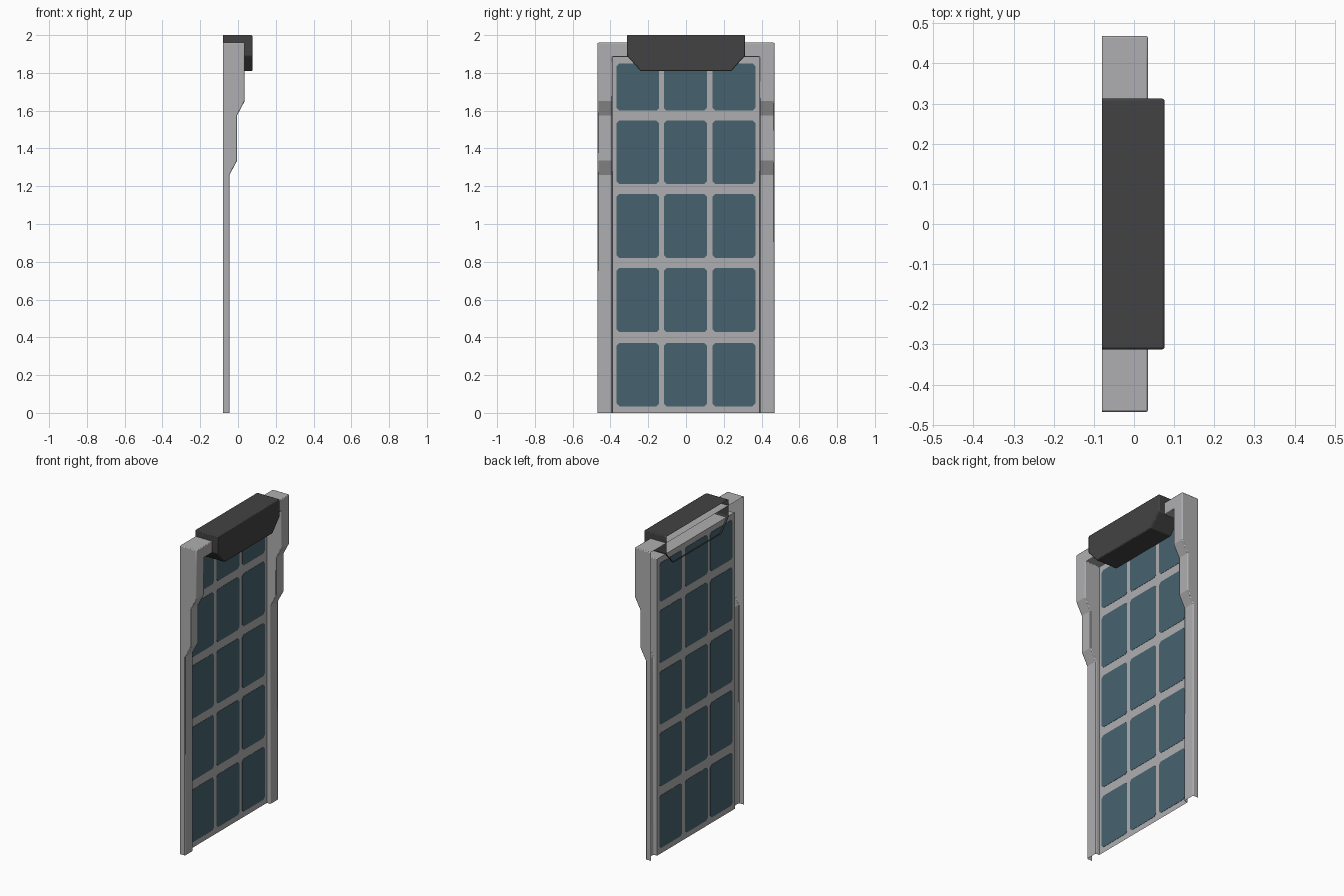
import bpy, bmesh, math

if "Cube" in bpy.data.objects:
    bpy.data.objects.remove(bpy.data.objects["Cube"])

def material(name, rgb):
    m = bpy.data.materials.new(name)
    m.diffuse_color = (*rgb, 1)
    m.use_nodes = True
    m.node_tree.nodes["Principled BSDF"].inputs["Base Color"].default_value = m.diffuse_color
    return m

GREY = material("light grey metal", (0.43, 0.43, 0.44))
DARK = material("dark housing", (0.055, 0.055, 0.055))
GLASS = material("blue grey glass", (0.062, 0.123, 0.16))

BACK, PANEL_X = -0.08, -0.07        # back edge of the shells, plane of the panel
OUTER, INNER = 0.468, 0.39          # half widths of frame and opening
LINTEL, TOP = 1.885, 1.96           # opening height, frame height

def make(name, quads, mat, bevel=0.0):
    """Open shell from a list of polygons, with normals turned to the front (+x)."""
    bm = bmesh.new()
    for q in quads:
        bm.faces.new([bm.verts.new(p) for p in q])
    bmesh.ops.remove_doubles(bm, verts=bm.verts, dist=1e-5)
    bmesh.ops.recalc_face_normals(bm, faces=bm.faces)
    if sum(f.normal.x * f.calc_area() for f in bm.faces) < 0:
        bmesh.ops.reverse_faces(bm, faces=bm.faces)
    me = bpy.data.meshes.new(name)
    bm.to_mesh(me)
    bm.free()
    me.materials.append(mat)
    ob = bpy.data.objects.new(name, me)
    bpy.context.collection.objects.link(ob)
    if bevel:
        mod = ob.modifiers.new("soft edges", 'BEVEL')
        mod.width, mod.segments = bevel, 2
        mod.limit_method, mod.angle_limit = 'ANGLE', math.radians(40)
        bpy.context.view_layer.objects.active = ob
        ob.select_set(True)
        bpy.ops.object.shade_smooth_by_angle(angle=math.radians(25))
        ob.select_set(False)
    return ob

# Door frame: hollow jambs whose depth steps out towards the top, plus lintel
profile = [(-0.045, 0), (-0.045, 1.26), (-0.005, 1.335), (-0.005, 1.575),
           (0.035, 1.65), (0.035, LINTEL), (0.035, TOP)]
quads = []
for s in (-1, 1):
    yo, yi = s * OUTER, s * INNER
    for (x0, z0), (x1, z1) in zip(profile, profile[1:]):
        quads.append([(BACK, yo, z0), (x0, yo, z0), (x1, yo, z1), (BACK, yo, z1)])
        quads.append([(x0, yo, z0), (x0, yi, z0), (x1, yi, z1), (x1, yo, z1)])
        if z1 <= LINTEL:
            quads.append([(x0, yi, z0), (PANEL_X, yi, z0), (PANEL_X, yi, z1), (x1, yi, z1)])
    quads.append([(BACK, yo, TOP), (0.035, yo, TOP), (0.035, yi, TOP), (BACK, yi, TOP)])
a, b = -INNER, INNER
quads.append([(0.035, a, LINTEL), (0.035, b, LINTEL), (0.035, b, TOP), (0.035, a, TOP)])
quads.append([(0.035, a, TOP), (0.035, b, TOP), (BACK, b, TOP), (BACK, a, TOP)])
quads.append([(PANEL_X, a, LINTEL), (PANEL_X, b, LINTEL), (0.035, b, LINTEL), (0.035, a, LINTEL)])
make("door_frame", quads, GREY, 0.005)

# Door panel sheet
make("door_panel", [[(PANEL_X, a, 0), (PANEL_X, b, 0), (PANEL_X, b, LINTEL), (PANEL_X, a, LINTEL)]], GREY)

# Glass panes: thin plates with clipped corners, visible from both sides
columns = [(-0.367, -0.143), (-0.117, 0.111), (0.141, 0.367)]
rows = [(0.035, 0.37), (0.427, 0.767), (0.82, 1.158), (1.212, 1.548), (1.6, 1.85)]
c = 0.014
panes = []
for y0, y1 in columns:
    for z0, z1 in rows:
        ring = [(y0 + c, z0), (y1 - c, z0), (y1, z0 + c), (y1, z1 - c),
                (y1 - c, z1), (y0 + c, z1), (y0, z1 - c), (y0, z0 + c)]
        front = [(PANEL_X + 0.0015, y, z) for y, z in ring]
        rear = [(PANEL_X - 0.0015, y, z) for y, z in ring]
        panes += [front, rear[::-1]]
        for i in range(8):
            j = (i + 1) % 8
            panes.append([front[j], front[i], rear[i], rear[j]])
make("window_panes", panes, GLASS)

# Dark header housing: open-backed shell with clipped lower corners
FRONT = 0.076
outline = [(-0.24, 1.81), (0.24, 1.81), (0.312, 1.89), (0.312, 2.0),
           (-0.312, 2.0), (-0.312, 1.89)]
shell = [[(FRONT, y, z) for y, z in outline]]
for (y0, z0), (y1, z1) in zip(outline, outline[1:] + outline[:1]):
    shell.append([(FRONT, y0, z0), (BACK, y0, z0), (BACK, y1, z1), (FRONT, y1, z1)])
make("header_housing", shell, DARK, 0.005)
